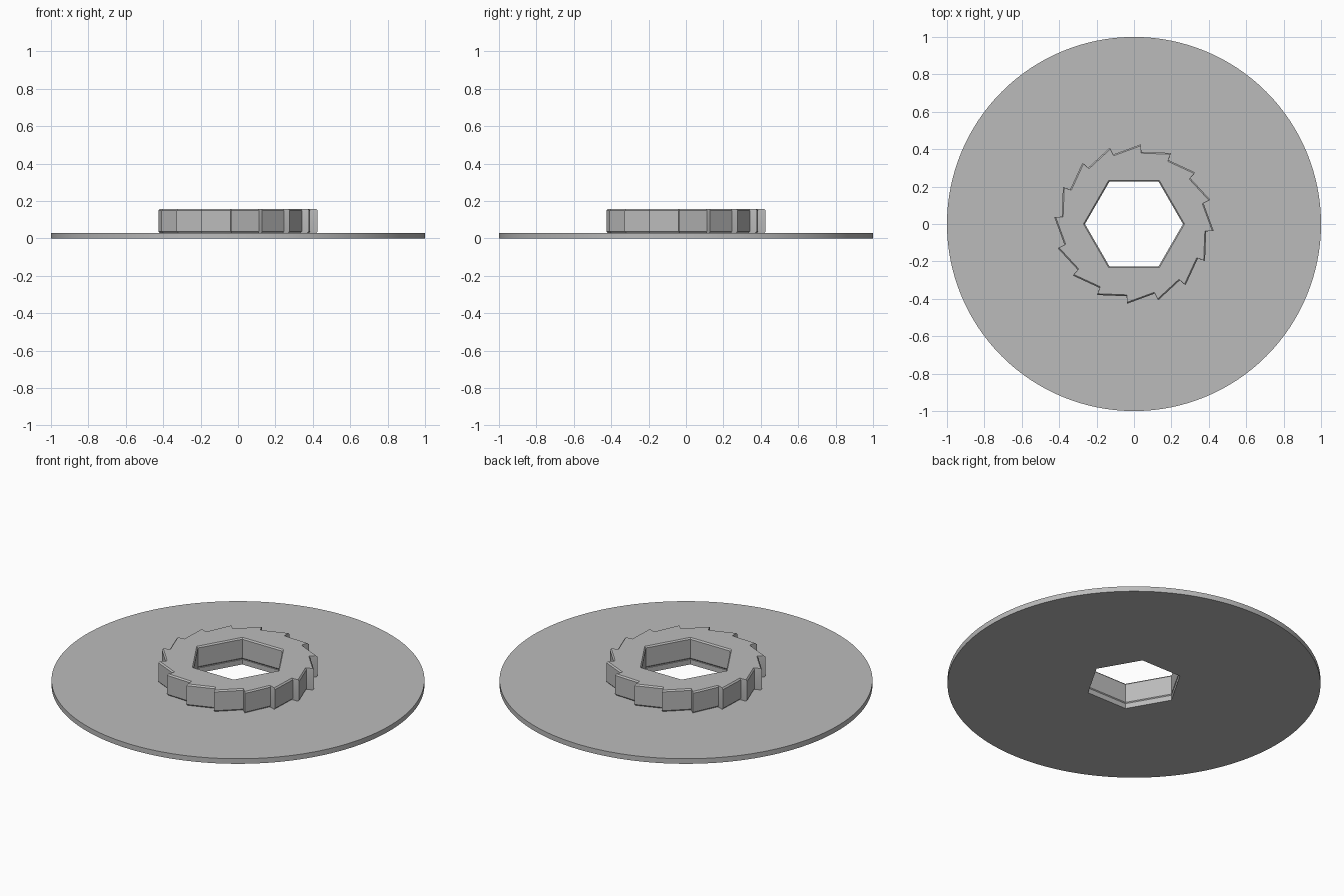
import bpy, bmesh
from math import cos, sin, pi, radians

if "Cube" in bpy.data.objects:
    bpy.data.objects.remove(bpy.data.objects["Cube"])

grey = bpy.data.materials.new("mid_grey")
grey.use_nodes = True
colour = (0.5, 0.5, 0.5, 1)
grey.diffuse_color = colour
grey.node_tree.nodes["Principled BSDF"].inputs["Base Color"].default_value = colour


def polar(r, a):
    return (r * cos(a), r * sin(a))


def polygon(n, r):
    return [polar(r, 2 * pi * i / n) for i in range(n)]


def ratchet_profile(teeth, tip, root):
    """Sawtooth outline: each tip drops almost radially to its root."""
    pts = []
    for i in range(teeth):
        a = radians(85) + 2 * pi * i / teeth
        pts += [polar(root, a - radians(0.8)), polar(tip, a)]
    return pts


def pierced_solid(name, outer, inner, sections):
    """Stack outlines at (inset, z) levels, then cap the ring at both ends."""
    bm = bmesh.new()

    def wall(profile, sign):
        size = max(x * x + y * y for x, y in profile) ** 0.5
        rings = []
        for inset, z in sections:
            s = 1 + sign * inset / size
            rings.append([bm.verts.new((x * s, y * s, z)) for x, y in profile])
        n = len(profile)
        for low, high in zip(rings, rings[1:]):
            for i in range(n):
                j = (i + 1) % n
                bm.faces.new((low[i], low[j], high[j], high[i]))
        return rings

    wall(outer, -1)
    wall(inner, 1)
    for z in (sections[0][1], sections[-1][1]):
        rim = [e for e in bm.edges if e.is_boundary
               and all(abs(v.co.z - z) < 1e-5 for v in e.verts)]
        bmesh.ops.triangle_fill(bm, edges=rim, use_beauty=True, normal=(0, 0, 1))
    bmesh.ops.recalc_face_normals(bm, faces=bm.faces)
    mesh = bpy.data.meshes.new(name)
    bm.to_mesh(mesh)
    bm.free()
    mesh.materials.append(grey)
    obj = bpy.data.objects.new(name, mesh)
    bpy.context.collection.objects.link(obj)
    bpy.ops.object.select_all(action="DESELECT")
    obj.select_set(True)
    bpy.context.view_layer.objects.active = obj
    bpy.ops.object.shade_smooth_by_angle(angle=radians(15))
    return obj


PLATE, TOP, CHAMFER = 0.03, 0.157, 0.008
hexagon = polygon(6, 0.262)

# Thin round base plate with a hexagonal hole
pierced_solid("base_plate", polygon(128, 1), hexagon, [(0, 0), (0, PLATE)])

# Toothed ring with chamfered rims
pierced_solid("ratchet_ring", ratchet_profile(16, 0.428, 0.388), hexagon,
              [(CHAMFER, PLATE), (0, PLATE + CHAMFER),
               (0, TOP - CHAMFER), (CHAMFER, TOP)])
